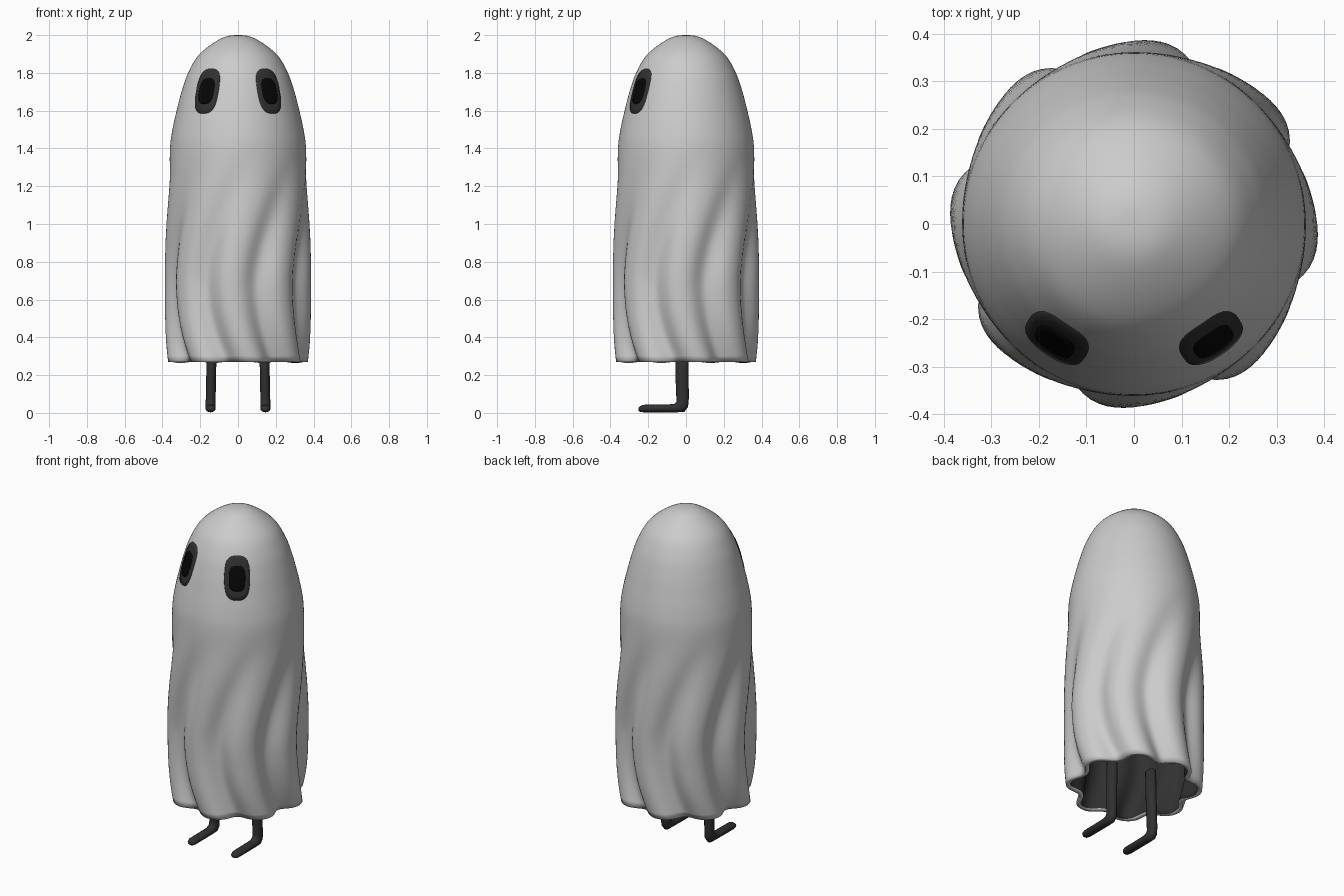
import bpy, bmesh
from math import sin, cos, pi, radians, copysign
from mathutils import Vector

if "Cube" in bpy.data.objects:
    bpy.data.objects.remove(bpy.data.objects["Cube"])


def material(name, v):
    m = bpy.data.materials.new(name)
    m.diffuse_color = (v, v, v, 1)
    m.use_nodes = True
    m.node_tree.nodes["Principled BSDF"].inputs["Base Color"].default_value = m.diffuse_color
    return m


DARK = material("dark_grey", 0.03)
BLACK = material("black", 0.002)
CLOTH = material("cloth_grey", 0.6)


def skin(name, rings, mats, cap_start=True, cap_end=True):
    """Mesh from a list of equal closed rings; a cap is a fan of faces."""
    bm = bmesh.new()
    vs = [[bm.verts.new(p) for p in ring] for ring in rings]
    n = len(vs[0])
    for a, b in zip(vs, vs[1:]):
        for i in range(n):
            j = (i + 1) % n
            bm.faces.new((a[i], a[j], b[j], b[i]))
    for ring, cap in ((vs[0], cap_start), (vs[-1], cap_end)):
        if cap:
            c = bm.verts.new(sum((v.co for v in ring), Vector()) / n)
            for i in range(n):
                bm.faces.new((ring[i], ring[(i + 1) % n], c))
    bmesh.ops.recalc_face_normals(bm, faces=bm.faces)
    for f in bm.faces:
        f.smooth = True
    me = bpy.data.meshes.new(name)
    bm.to_mesh(me)
    bm.free()
    for m in mats:
        me.materials.append(m)
    ob = bpy.data.objects.new(name, me)
    bpy.context.collection.objects.link(ob)
    return ob


# Sheet profile (radius, height), smoothed with a Catmull-Rom spline
KEYS = [(-0.09, 1.982), (0, 2), (0.09, 1.982), (0.203, 1.9), (0.264, 1.8), (0.299, 1.7),
        (0.325, 1.6), (0.347, 1.5), (0.36, 1.4), (0.364, 1.2), (0.367, 0.95),
        (0.367, 0.7), (0.362, 0.48), (0.349, 0.27), (0.335, 0.1)]


def spline(keys, steps):
    out = []
    for p0, p1, p2, p3 in zip(keys, keys[1:], keys[2:], keys[3:]):
        for s in range(steps):
            t = s / steps
            out.append(tuple(0.5 * (2 * b + (c - a) * t + (2 * a - 5 * b + 4 * c - d) * t * t
                                    + (3 * b - a - 3 * c + d) * t ** 3)
                             for a, b, c, d in zip(p0, p1, p2, p3)))
    return out + [keys[-2]]


PROFILE = spline(KEYS, 6)


def radius(z):
    for (r0, z0), (r1, z1) in zip(PROFILE, PROFILE[1:]):
        if z0 >= z >= z1:
            return r0 + (r1 - r0) * (z0 - z) / (z0 - z1)
    return PROFILE[-1][0]


# Draped sheet with eight swaying folds
def sheet_ring(r, z, n=128):
    t = min(max((1.42 - z) / 0.75, 0), 1)
    amp = 0.025 * t * t * (3 - 2 * t) + 0.006 * max(0.6 - z, 0) / 0.33
    sway = radians(-6 + (18 * ((0.7 - z) / 0.43) ** 2 if z < 0.7
                         else 30 * ((z - 0.7) / 0.6) ** 1.5))
    ring = []
    for i in range(n):
        a = 2 * pi * i / n
        w = 8 * (a - sway)
        rr = r + amp * (cos(w) - 0.15 * cos(2 * w))
        ring.append(Vector((rr * cos(a), rr * sin(a), z)))
    return ring


sheet = skin("sheet", [sheet_ring(r, z) for r, z in PROFILE[1:]], [CLOTH, DARK], True, False)
# put the tip of the dome at full height
max(sheet.data.vertices, key=lambda v: (-round(v.co.xy.length, 4), v.co.z)).co.z = 2
sol = sheet.modifiers.new("thickness", 'SOLIDIFY')
sol.thickness = 0.025
sol.offset = -1
sol.material_offset = 1
sol.material_offset_rim = 0


# Eye patches that follow the dome
def eye(name, side, hw, hh, lift, mat):
    rings = []
    for k in (1, 0.97, 0.75, 0.5, 0.25):
        ring = []
        for i in range(40):
            a = 2 * pi * i / 40
            u = copysign(abs(cos(a)) ** 0.7, cos(a)) * hw * k
            v = copysign(abs(sin(a)) ** 0.7, sin(a)) * hh * k
            z = 1.704 + v
            r = radius(z)
            ang = -pi / 2 + side * radians(34) + u / r
            r += lift if k < 1 else -0.004
            ring.append(Vector((r * cos(ang), r * sin(ang), z)))
        rings.append(ring)
    return skin(name, rings, [mat], False, True)


# Legs: oval tubes bent forward into feet (y, z, tilt, half width, half depth)
LEG = [(-0.022, 0.44, 0, 0.015, 0.02), (-0.022, 0.43, 0, 0.026, 0.035),
       (-0.021, 0.2, 0, 0.026, 0.035), (-0.018, 0.075, 0, 0.026, 0.033),
       (-0.02, 0.045, 25, 0.027, 0.034), (-0.032, 0.03, 50, 0.027, 0.034),
       (-0.06, 0.025, 85, 0.027, 0.022), (-0.1, 0.024, 90, 0.027, 0.021),
       (-0.225, 0.023, 90, 0.027, 0.02), (-0.244, 0.021, 90, 0.021, 0.015),
       (-0.252, 0.02, 90, 0.011, 0.008)]


def leg(name, side):
    rings = []
    for y, z, tilt, hw, hd in LEG:
        t = radians(tilt)
        x = side * (0.145 - 0.02 * max(z - 0.05, 0))
        rings.append([Vector((x + hw * cos(a), y + hd * sin(a) * cos(t),
                              max(z - hd * sin(a) * sin(t), 0)))
                      for a in (2 * pi * i / 20 for i in range(20))])
    return skin(name, rings, [DARK])


for label, s in (("left", -1), ("right", 1)):
    eye(label + "_eye_rim", s, 0.073, 0.121, 0.003, DARK)
    eye(label + "_eye_centre", s, 0.046, 0.07, 0.006, BLACK)
    leg(label + "_leg", s)
